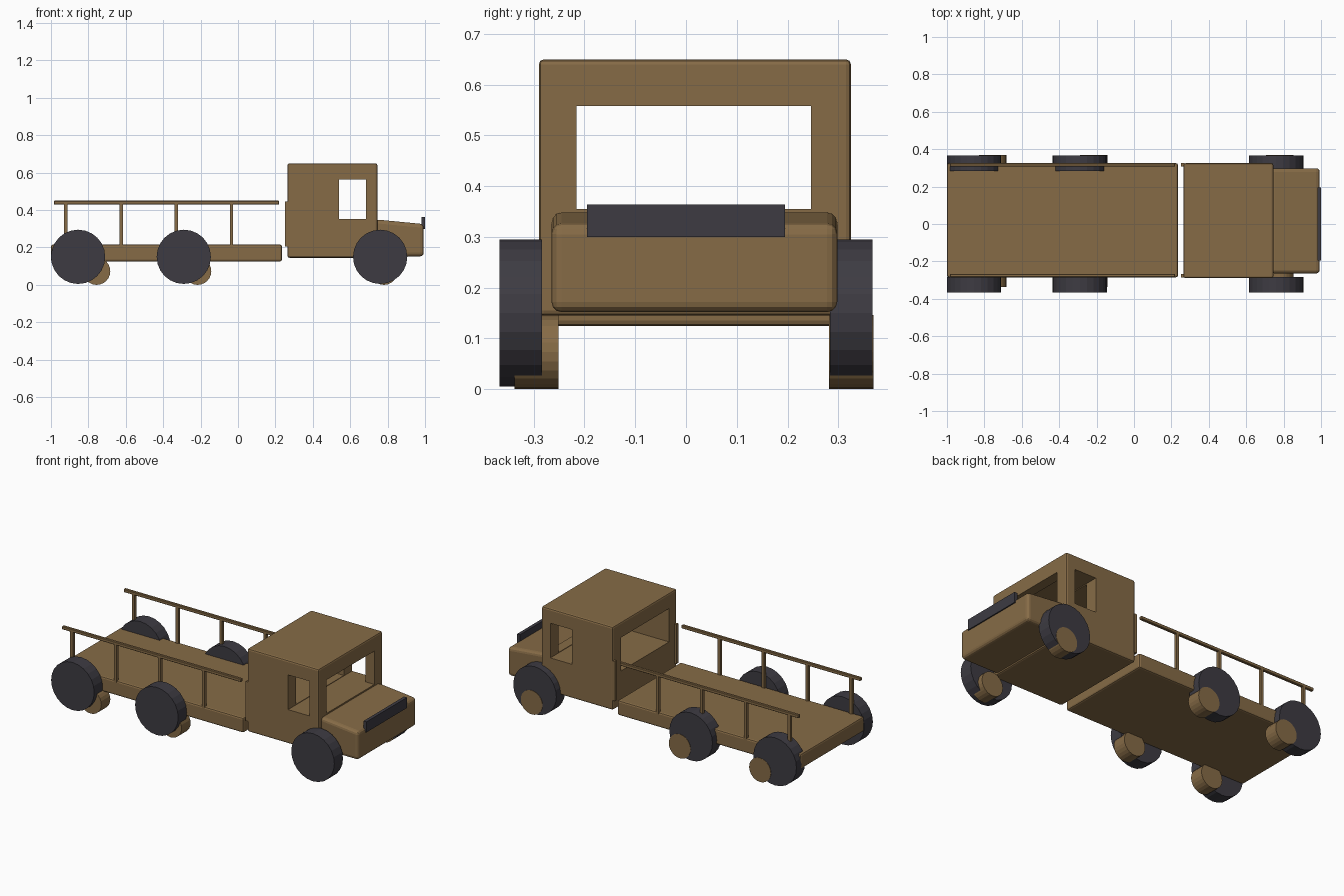
import bpy
import bmesh
from math import radians
from mathutils import Matrix, Vector

cube = bpy.data.objects.get("Cube")
if cube:
    bpy.data.objects.remove(cube, do_unlink=True)


def material(name, rgb):
    m = bpy.data.materials.new(name)
    m.use_nodes = True
    m.diffuse_color = (*rgb, 1)
    m.node_tree.nodes["Principled BSDF"].inputs["Base Color"].default_value = (*rgb, 1)
    return m


WOOD = material("brown", (0.24, 0.148, 0.062))
DARK = material("charcoal", (0.047, 0.044, 0.055))


def finish(name, bm, mat):
    mesh = bpy.data.meshes.new(name)
    bm.to_mesh(mesh)
    bm.free()
    ob = bpy.data.objects.new(name, mesh)
    bpy.context.scene.collection.objects.link(ob)
    if mat:
        mesh.materials.append(mat)
    return ob


def box(name, low, high, mat, bevel=0.0, segments=2, shape=None):
    """Box between two corners, optionally reshaped and bevelled."""
    low, high = Vector(low), Vector(high)
    bm = bmesh.new()
    bmesh.ops.create_cube(bm, size=1)
    for v in bm.verts:
        v.co = (low + high) / 2 + v.co * (high - low)
        if shape:
            shape(v.co)
    if bevel:
        bmesh.ops.bevel(bm, geom=bm.edges[:], offset=bevel, segments=segments,
                        profile=0.5, affect='EDGES')
    return finish(name, bm, mat)


def disc(name, x, z, radius, y0, y1, mat, sides):
    """Cylinder lying along y."""
    bm = bmesh.new()
    place = Matrix.Translation((x, (y0 + y1) / 2, z)) @ Matrix.Rotation(radians(90), 4, 'X')
    bmesh.ops.create_cone(bm, cap_ends=True, segments=sides, radius1=radius,
                          radius2=radius, depth=y1 - y0, matrix=place)
    return finish(name, bm, mat)


# Flat bed
box("bed", (-1.0, -0.285, 0.125), (0.235, 0.325, 0.215), WOOD, 0.01)

# Cab with crossing window openings
cab = box("cab", (0.265, -0.29, 0.145), (0.745, 0.325, 0.65), WOOD, 0.01)
cutters = [
    box("windscreen_cutter", (0.1, -0.216, 0.355), (0.9, 0.246, 0.558), None),
    box("side_window_cutter", (0.54, -0.5, 0.352), (0.685, 0.5, 0.563), None),
]
for cutter in cutters:
    cutter.hide_render = True
    cutter.hide_viewport = True
    mod = cab.modifiers.new(cutter.name, 'BOOLEAN')
    mod.operation = 'DIFFERENCE'
    mod.solver = 'EXACT'
    mod.object = cutter


# Bonnet, sloping down to the front
def slope(co):
    if co.x > 0.9 and co.z > 0.3:
        co.z -= 0.025


box("bonnet", (0.735, -0.265, 0.152), (0.993, 0.298, 0.35), WOOD, 0.02, 3, slope)
box("front_plate", (0.98, -0.195, 0.3), (1.0, 0.195, 0.364), DARK)

# Side rails, each on four bed posts and one cab post
for side, y in (("right", -0.276), ("left", 0.316)):
    box(side + "_rail", (-0.985, y - 0.009, 0.43), (0.22, y + 0.009, 0.45), WOOD, 0.003, 1)
    for i in range(5):
        x = -0.92 + 0.295 * i
        w = 0.009
        box(f"{side}_post_{i + 1}", (x - w, y - w, 0.205), (x + w, y + w, 0.445), WOOD)

# Wheels and offset hubs
for axle, x, hub_x in (("rear", -0.855, -0.756), ("middle", -0.29, -0.216),
                       ("front", 0.76, 0.78)):
    for side, y0, hub_y in (("right", -0.367, -0.338), ("left", 0.284, 0.282)):
        disc(f"{axle}_{side}_wheel", x, 0.15, 0.145, y0, y0 + 0.083, DARK, 24)
        disc(f"{axle}_{side}_hub", hub_x, 0.073, 0.073, hub_y, hub_y + 0.087, WOOD, 24)
